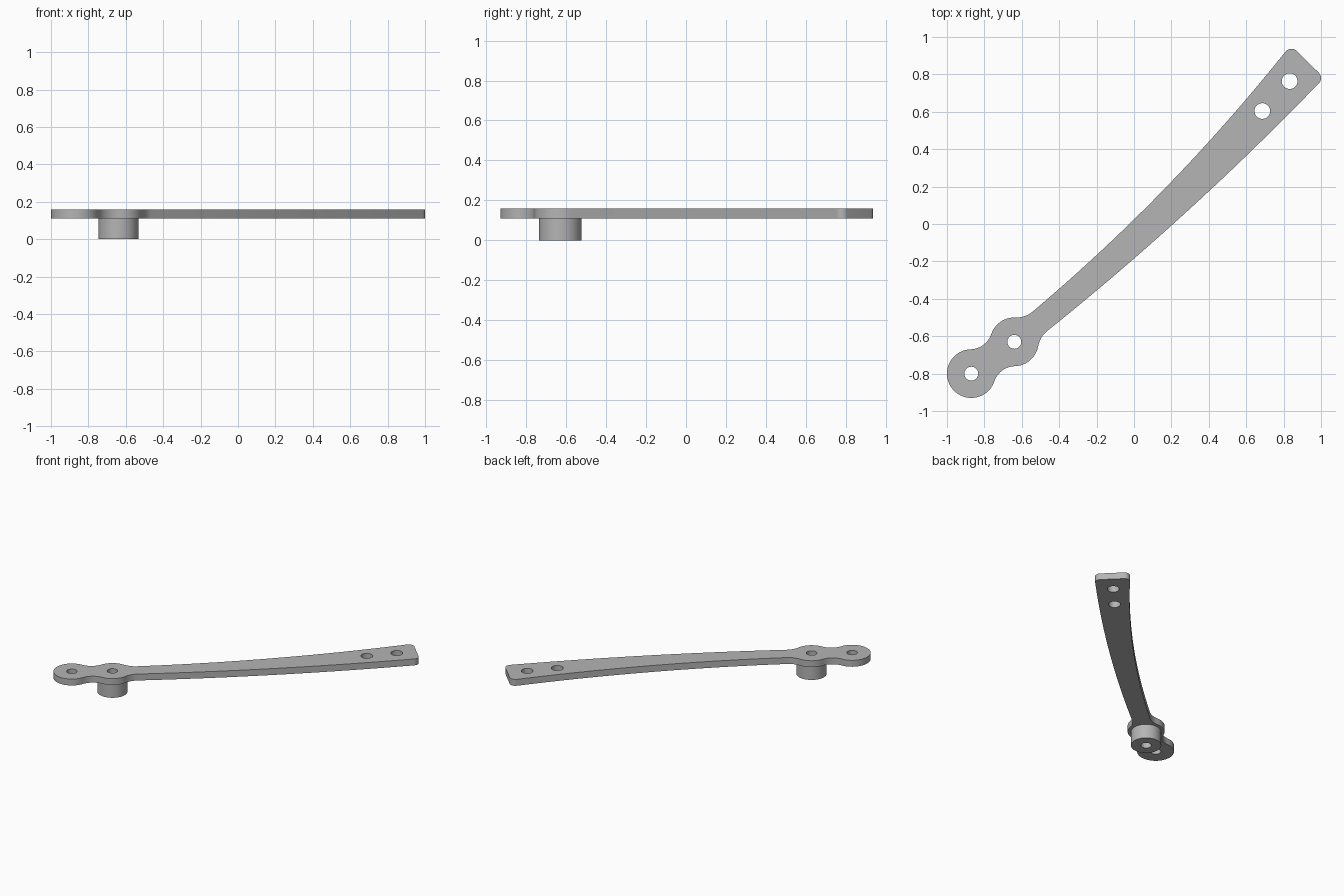
import bpy
import bmesh
from math import cos, sin, radians
from mathutils import Vector

cube = bpy.data.objects.get("Cube")
if cube:
    bpy.data.objects.remove(cube, do_unlink=True)

grey = bpy.data.materials.new("plain grey")
grey.use_nodes = True
colour = (0.46, 0.46, 0.46, 1)
grey.diffuse_color = colour
grey.node_tree.nodes["Principled BSDF"].inputs["Base Color"].default_value = colour


def arc(centre, radius, start, end, steps=12):
    """Points along an arc, angles in degrees."""
    angles = [radians(start + (end - start) * i / steps) for i in range(steps + 1)]
    return [Vector((centre[0] + radius * cos(a), centre[1] + radius * sin(a))) for a in angles]


def circle(centre, radius, steps=40):
    return arc(centre, radius, 0, 360, steps)[:-1]


def bow(a, control, b, steps=24):
    """Points along a gently bowed edge."""
    a, control, b = Vector(a), Vector(control), Vector(b)
    ts = [i / steps for i in range(steps + 1)]
    return [a * (1 - t) ** 2 + control * 2 * t * (1 - t) + b * t * t for t in ts]


def extrude_outline(name, loops, bottom, top):
    """Solid plate from an outer loop and its hole loops."""
    curve = bpy.data.curves.new(name + "_outline", "CURVE")
    curve.dimensions = "2D"
    curve.fill_mode = "BOTH"
    curve.extrude = (top - bottom) / 2
    for loop in loops:
        # drop coincident points where arcs join
        pts = [p for i, p in enumerate(loop) if (p - loop[i - 1]).length > 0.001]
        spline = curve.splines.new("POLY")
        spline.points.add(len(pts) - 1)
        for point, p in zip(spline.points, pts):
            point.co = (p.x, p.y, 0, 1)
        spline.use_cyclic_u = True
    helper = bpy.data.objects.new(name + "_helper", curve)
    bpy.context.collection.objects.link(helper)
    bpy.context.view_layer.update()
    mesh = bpy.data.meshes.new_from_object(
        helper.evaluated_get(bpy.context.evaluated_depsgraph_get()))
    bpy.data.objects.remove(helper, do_unlink=True)

    bm = bmesh.new()
    bm.from_mesh(mesh)
    bmesh.ops.translate(bm, verts=bm.verts, vec=(0, 0, (top + bottom) / 2))
    bmesh.ops.remove_doubles(bm, verts=bm.verts, dist=0.0001)
    bmesh.ops.recalc_face_normals(bm, faces=bm.faces)
    bm.to_mesh(mesh)
    bm.free()
    mesh.name = name
    mesh.materials.clear()
    mesh.materials.append(grey)
    obj = bpy.data.objects.new(name, mesh)
    bpy.context.collection.objects.link(obj)
    bpy.ops.object.select_all(action="DESELECT")
    obj.select_set(True)
    bpy.context.view_layer.objects.active = obj
    bpy.ops.object.shade_smooth_by_angle(angle=radians(30))
    return obj


eye = (-0.87, -0.80)
pivot = (-0.64, -0.63)
lobe = 0.13

# Arm outline, anticlockwise from the end eye
outline = (
    arc(eye, lobe, 91.6, 341.4, 36)
    + arc((-0.633, -0.88), 0.12, 161.4, 91.6)
    + arc(pivot, lobe, -88.4, -10.7)
    + arc((-0.375, -0.68), 0.14, 169.3, 130)
    + bow((-0.465, -0.573), (0.30, 0.04), (0.988, 0.752))
    + arc((0.96, 0.78), 0.04, -45, 45)
    + arc((0.842, 0.897), 0.04, 45, 140)
    + bow((0.811, 0.923), (0.202, 0.16), (-0.54, -0.467))
    + arc((-0.63, -0.36), 0.14, -50, -92)
    + arc(pivot, lobe, 88, 161.4)
    + arc((-0.877, -0.55), 0.12, -18.6, -88.4)
)
holes = [circle(eye, 0.037), circle(pivot, 0.037),
         circle((0.686, 0.604), 0.042), circle((0.832, 0.764), 0.042)]
extrude_outline("lever_arm", [outline] + holes, 0.11, 0.16)

# Hollow boss under the pivot
extrude_outline("pivot_boss", [circle(pivot, 0.107, 48), circle(pivot, 0.037)], 0, 0.11)
